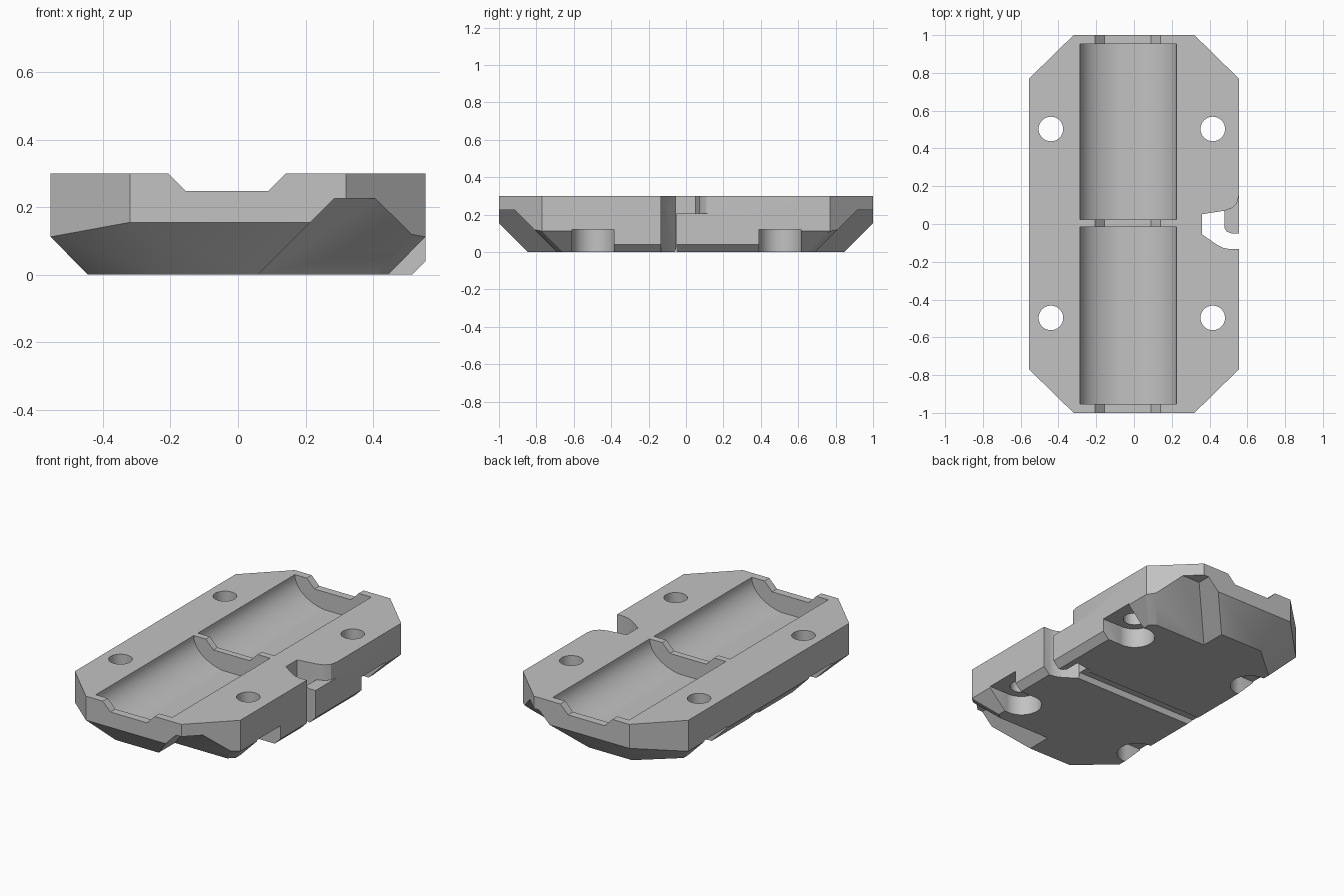
import bpy, bmesh
from math import radians, cos, sin, pi
from mathutils import Matrix

if "Cube" in bpy.data.objects:
    bpy.data.objects.remove(bpy.data.objects["Cube"], do_unlink=True)

grey = bpy.data.materials.new("plain grey")
grey.use_nodes = True
colour = (0.54, 0.54, 0.54, 1)
grey.diffuse_color = colour
grey.node_tree.nodes["Principled BSDF"].inputs["Base Color"].default_value = colour


def finish(bm, name):
    bmesh.ops.recalc_face_normals(bm, faces=bm.faces)
    mesh = bpy.data.meshes.new(name)
    bm.to_mesh(mesh)
    bm.free()
    mesh.materials.append(grey)
    ob = bpy.data.objects.new(name, mesh)
    bpy.context.collection.objects.link(ob)
    return ob


def hull(name, points):
    bm = bmesh.new()
    verts = [bm.verts.new(p) for p in points]
    res = bmesh.ops.convex_hull(bm, input=verts)
    spare = {g for g in res["geom_interior"] + res["geom_unused"] if isinstance(g, bmesh.types.BMVert)}
    bmesh.ops.delete(bm, geom=list(spare), context="VERTS")
    bmesh.ops.dissolve_limit(bm, angle_limit=0.01, verts=bm.verts, edges=bm.edges)
    return finish(bm, name)


def cylinder(name, radius, centre, length, sides=48):
    bm = bmesh.new()
    bmesh.ops.create_cone(bm, cap_ends=True, segments=sides, radius1=radius,
                          radius2=radius, depth=length)
    bm.transform(Matrix.Translation(centre))
    return finish(bm, name)


def prism(name, outline, low, high, place):
    """Extrude a closed outline between two positions along the axis used by place."""
    bm = bmesh.new()
    base = bm.faces.new([bm.verts.new(place(a, b, low)) for a, b in outline])
    top = bmesh.ops.extrude_face_region(bm, geom=[base])["geom"]
    shift = [h - l for h, l in zip(place(0, 0, high), place(0, 0, low))]
    bmesh.ops.translate(bm, vec=shift, verts=[v for v in top if isinstance(v, bmesh.types.BMVert)])
    return finish(bm, name)


def combine(target, tool, operation="DIFFERENCE"):
    mod = target.modifiers.new("join", "BOOLEAN")
    mod.operation, mod.object, mod.solver = operation, tool, "EXACT"
    bpy.context.view_layer.objects.active = target
    bpy.ops.object.modifier_apply(modifier=mod.name)
    bpy.data.objects.remove(tool, do_unlink=True)


def up(x, y, z):
    return (x, y, z)


def along_y(x, z, y):
    return (x, y, z)


def along_x(y, z, x):
    return (x, y, z)


# Chamfered octagonal body
ring = [(0.555, 0.77, 0.3), (0.32, 1, 0.3), (0.555, 0.77, 0.112),
        (0.32, 1, 0.155), (0.445, 0.66, 0), (0.23, 0.845, 0)]
body = hull("shell_half", [(sx * x, sy * y, z) for x, y, z in ring
                           for sx in (-1, 1) for sy in (-1, 1)])

# Fuller left flank between the bolt holes
flank = prism("flank", [(0.3, 0), (0.515, 0), (0.555, 0.04), (0.555, 0.2), (0.3, 0.2)],
              -0.39, 0.39, along_y)
combine(body, flank, "UNION")

# Sloped pockets under the two left corners
for s in (-1, 1):
    combine(body, hull("corner_pocket", [
        (x, s * y, z) for z in (-0.05, 0.226)
        for x in (0.06 + z, 1.5) for y in (0.69 + z, 1.5)]))

# Two rounded cavities with a narrow flat floor, split by a rib
arc = [(-0.03 + 0.256 * cos(pi * i / 40), max(0.3 - 0.165 * sin(pi * i / 40), 0.14))
       for i in range(41)]
trough = [(0.226, 0.4)] + arc + [(-0.286, 0.4)]
for low, high in ((-0.953, -0.015), (0.025, 0.953)):
    combine(body, prism("cavity", trough, low, high, along_y))

# Shallow channel lowering the end walls and rib
combine(body, prism("channel", [(-0.155, 0.248), (0.09, 0.248), (0.24, 0.4), (-0.305, 0.4)],
                    -1.2, 1.2, along_y))

# Through holes, with counterbores from below that open to the flanks
for x, side in ((-0.44, -0.7), (0.417, 0.7)):
    for y in (-0.497, 0.503):
        combine(body, cylinder("bolt_hole", 0.065, (x, y, 0.2), 0.8))
        combine(body, cylinder("counterbore", 0.114, (x, y, 0.02), 0.2))
        combine(body, prism("counterbore_mouth", [(x, y - 0.113), (side, y - 0.113),
                                                  (side, y + 0.113), (x, y + 0.113)],
                            -0.1, 0.1195, up))

# Cable groove across the underside
combine(body, prism("cable_groove", [(-0.07, -0.05), (0.04, -0.05), (0.03, 0.035), (-0.05, 0.035)],
                    -0.7, 0.4, along_x))

# Cable notch in the left side, leaving a low rounded tongue beside it
notch_front = [(0.36, 0.052), (0.36, -0.055), (0.44, -0.11), (0.475, -0.127),
               (0.51, -0.133), (0.7, -0.133)]
tongue_edge = [(0.7, -0.05), (0.515, -0.05), (0.49, -0.04), (0.478, -0.02), (0.478, 0.07)]
notch_back = [(0.7, 0.15), (0.555, 0.15), (0.545, 0.11), (0.52, 0.085), (0.48, 0.07)]
combine(body, prism("side_notch", notch_front + tongue_edge, -0.1, 0.5, up))
combine(body, prism("upper_notch", notch_front + notch_back, 0.205, 0.5, up))

# Smooth the round walls and keep the edges crisp
bpy.ops.object.select_all(action="DESELECT")
body.select_set(True)
bpy.context.view_layer.objects.active = body
bpy.ops.object.shade_smooth_by_angle(angle=radians(25))
